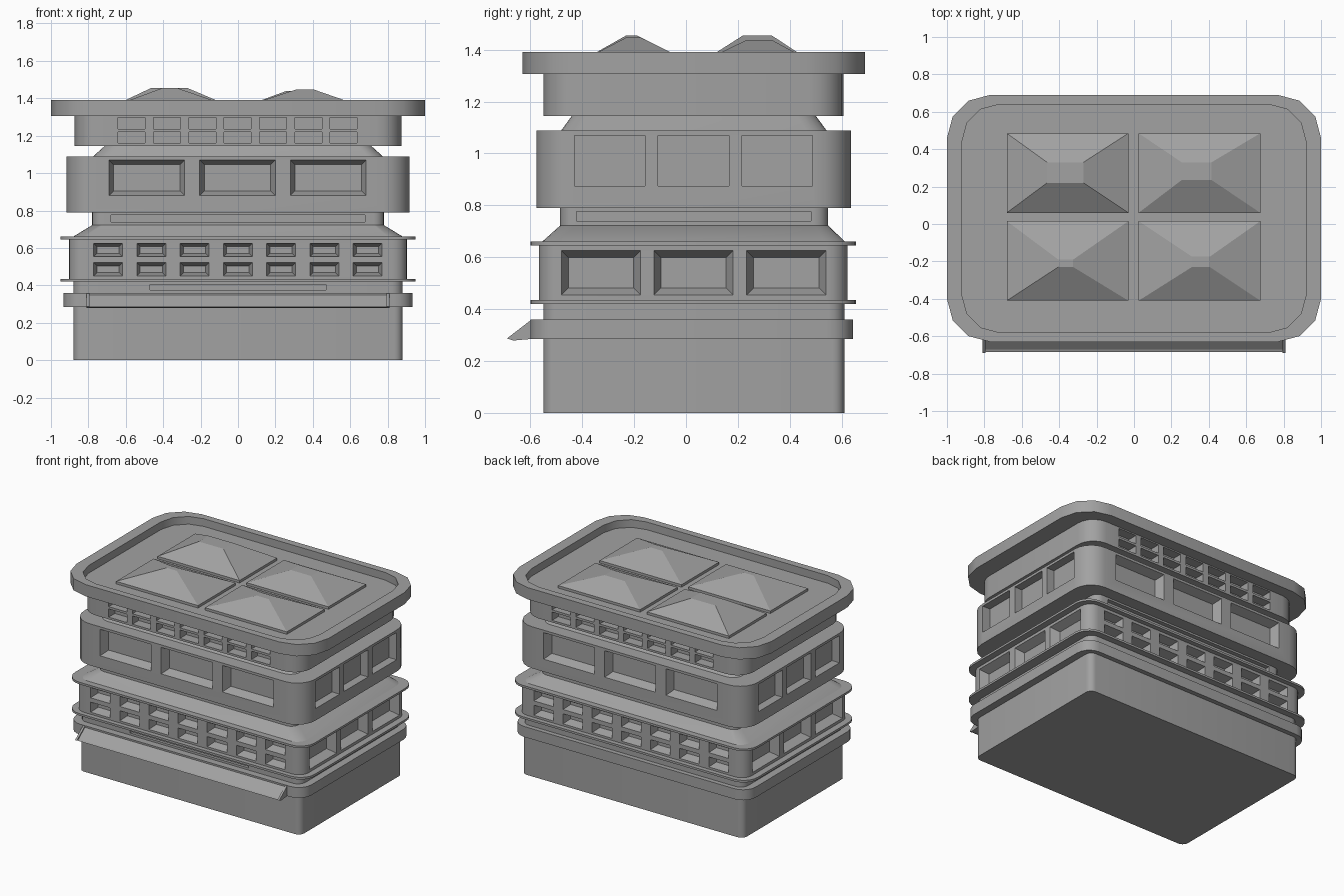
import bpy, bmesh, math

if "Cube" in bpy.data.objects:
    bpy.data.objects.remove(bpy.data.objects["Cube"])

grey = bpy.data.materials.new("dark_grey")
grey.diffuse_color = (0.36, 0.36, 0.36, 1)
grey.use_nodes = True
grey.node_tree.nodes["Principled BSDF"].inputs["Base Color"].default_value = grey.diffuse_color


def finish(name, bm):
    bmesh.ops.recalc_face_normals(bm, faces=bm.faces)
    me = bpy.data.meshes.new(name)
    bm.to_mesh(me)
    bm.free()
    me.materials.append(grey)
    ob = bpy.data.objects.new(name, me)
    bpy.context.collection.objects.link(ob)
    return ob


def skin(bm, rings):
    """Join rings of points with quads and cap both ends."""
    vs = [[bm.verts.new(p) for p in r] for r in rings]
    n = len(vs[0])
    for a, b in zip(vs, vs[1:]):
        for i in range(n):
            j = (i + 1) % n
            bm.faces.new((a[i], a[j], b[j], b[i]))
    bm.faces.new(vs[0])
    bm.faces.new(vs[-1])


def rounded(hx, y0, y1, r, z, seg=5):
    pts = []
    corners = [(hx - r, y1 - r), (r - hx, y1 - r), (r - hx, y0 + r), (hx - r, y0 + r)]
    for k, (cx, cy) in enumerate(corners):
        for i in range(seg + 1):
            a = math.pi / 2 * (k + i / seg)
            pts.append((cx + r * math.cos(a), cy + r * math.sin(a), z))
    return pts


def tier(name, *rings, seg=5):
    bm = bmesh.new()
    skin(bm, [rounded(*r, seg=seg) for r in rings])
    return finish(name, bm)


def block(name, hx, y0, y1, r, z0, z1):
    return tier(name, (hx, y0, y1, r, z0), (hx, y0, y1, r, z1))


def rect(a0, a1, z0, z1):
    return [(a0, z0), (a1, z0), (a1, z1), (a0, z1)]


def pocket(bm, axis, wall, out, hole, depth, inset):
    """Tapered cutter pushed into a wall facing +/- axis."""
    a0, a1, z0, z1 = hole
    rings = []
    for d, k in ((0.02, 0), (0, 0), (-depth, inset)):
        c = wall + out * d
        rings.append([(c, a, z) if axis == 'x' else (a, c, z)
                      for a, z in rect(a0 + k, a1 - k, z0 + k, z1 - k)])
    skin(bm, rings)


def carve(ob, hx, y0, y1, front=(), side=(), depth=0.06, f_inset=0.0, s_inset=0.0, back=True):
    bm = bmesh.new()
    for h in front:
        pocket(bm, 'y', y0, -1, h, depth, f_inset)
        if back:
            pocket(bm, 'y', y1, 1, h, depth, f_inset)
    for h in side:
        pocket(bm, 'x', hx, 1, h, depth, s_inset)
        pocket(bm, 'x', -hx, -1, h, depth, s_inset)
    cutter = finish("cutter", bm)
    cutter.hide_render = True
    m = ob.modifiers.new("windows", 'BOOLEAN')
    m.operation, m.solver, m.object = 'DIFFERENCE', 'EXACT', cutter
    bpy.context.view_layer.objects.active = ob
    bpy.ops.object.modifier_apply(modifier=m.name)
    bpy.data.objects.remove(cutter)


def row(first, pitch, width, n, z0, z1):
    return [(first + i * pitch, first + i * pitch + width, z0, z1) for i in range(n)]


# ground floor, ledge and fascia
block("ground_floor", 0.88, -0.55, 0.61, 0.045, 0, 0.29)
block("ground_ledge", 0.933, -0.60, 0.643, 0.10, 0.285, 0.36)
fascia = block("fascia", 0.88, -0.55, 0.61, 0.06, 0.36, 0.425)
carve(fascia, 0.88, -0.55, 0.61, front=[(-0.47, 0.47, 0.375, 0.405)], depth=0.02, back=False)

# awning over the front, with end cheeks
def wedge(name, x0, x1, prof):
    bm = bmesh.new()
    skin(bm, [[(x, y, z) for y, z in prof] for x in (x0, x1)])
    return finish(name, bm)

wedge("awning", -0.80, 0.80, [(-0.595, 0.352), (-0.67, 0.290), (-0.685, 0.285),
                              (-0.665, 0.279), (-0.595, 0.285)])
for s, n in ((-1, "left"), (1, "right")):
    wedge("awning_cheek_" + n, s * 0.795, s * 0.81,
          [(-0.595, 0.36), (-0.69, 0.287), (-0.665, 0.279), (-0.595, 0.285)])

# lower storey: small windows front and back, three big ones each side
block("lower_lip", 0.95, -0.60, 0.656, 0.11, 0.42, 0.435)
lower = block("lower_storey", 0.904, -0.567, 0.623, 0.08, 0.43, 0.65)
carve(lower, 0.904, -0.567, 0.623,
      front=row(-0.772, 0.2312, 0.155, 7, 0.45, 0.522) + row(-0.772, 0.2312, 0.155, 7, 0.553, 0.625),
      side=row(-0.48, 0.357, 0.305, 3, 0.455, 0.625), f_inset=0.018, s_inset=0.027)
block("upper_lip", 0.95, -0.60, 0.656, 0.11, 0.645, 0.66)
tier("lower_slope", (0.89, -0.56, 0.618, 0.08, 0.655), (0.78, -0.485, 0.548, 0.055, 0.722))

# recessed neck
neck = block("neck", 0.78, -0.485, 0.548, 0.055, 0.72, 0.795)
carve(neck, 0.78, -0.485, 0.548, front=[(-0.68, 0.68, 0.74, 0.777)],
      side=[(-0.422, 0.482, 0.74, 0.777)], depth=0.03)

# middle storey with large windows
middle = block("middle_storey", 0.917, -0.577, 0.636, 0.14, 0.79, 1.088)
carve(middle, 0.917, -0.577, 0.636, front=row(-0.69, 0.485, 0.405, 3, 0.88, 1.07),
      side=row(-0.43, 0.323, 0.272, 3, 0.875, 1.07), f_inset=0.025)
tier("middle_slope", (0.785, -0.487, 0.548, 0.08, 1.08), (0.705, -0.435, 0.495, 0.07, 1.152))

# top storey with two rows of small windows
top = block("top_storey", 0.873, -0.55, 0.607, 0.13, 1.145, 1.315)
small = [h for z in ((1.16, 1.219), (1.235, 1.297)) for h in row(-0.641, 0.1889, 0.145, 7, *z)]
carve(top, 0.873, -0.55, 0.607, front=small, depth=0.07)

# roof tray with raised rim
tier("roof", (1.0, -0.63, 0.69, 0.23, 1.306), (1.0, -0.63, 0.69, 0.23, 1.39),
     (0.92, -0.58, 0.64, 0.20, 1.39), (0.92, -0.58, 0.64, 0.20, 1.335), seg=3)

# four skylights: base rectangle, flat-top rectangle, peak height
skylights = [((-0.68, -0.03, 0.06, 0.485), (-0.465, -0.27, 0.22, 0.33), 1.455),
             ((0.025, 0.675, 0.06, 0.485), (0.255, 0.415, 0.235, 0.33), 1.438),
             ((-0.68, -0.03, -0.41, 0.015), (-0.405, -0.325, -0.23, -0.19), 1.455),
             ((0.025, 0.675, -0.41, 0.015), (0.31, 0.405, -0.23, -0.175), 1.447)]
for i, (b, t, z) in enumerate(skylights):
    bm = bmesh.new()
    skin(bm, [[(x, y, h) for x, y in rect(*r)] for r, h in ((b, 1.33), (b, 1.353), (t, z))])
    finish("skylight_%d" % (i + 1), bm)

# smooth the rounded corners, keep edges crisp
for ob in list(bpy.context.scene.objects):
    if not ob.name.startswith(("skylight", "awning")):
        bpy.ops.object.select_all(action='DESELECT')
        ob.select_set(True)
        bpy.context.view_layer.objects.active = ob
        bpy.ops.object.shade_smooth_by_angle(angle=math.radians(32))
